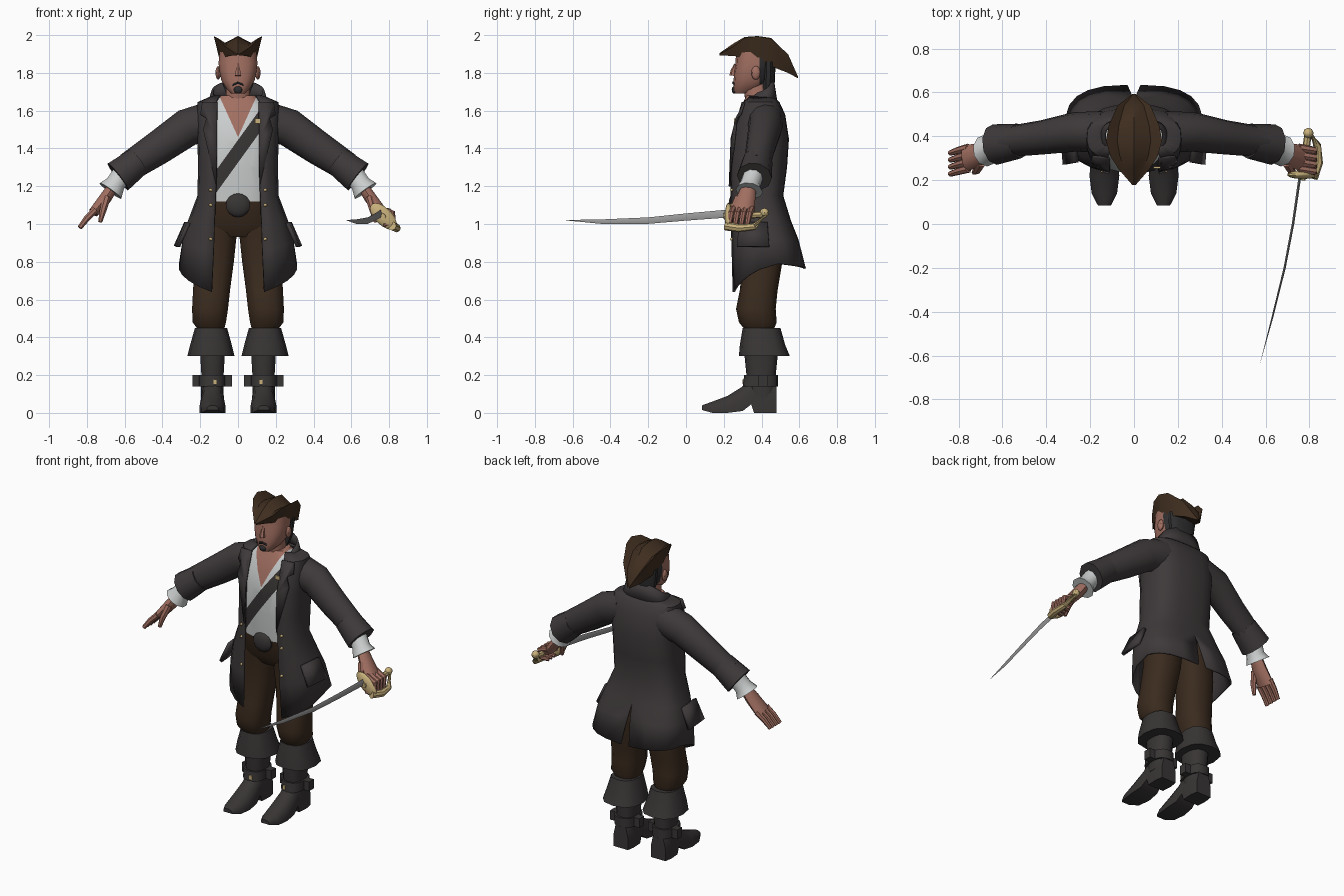
import bpy, bmesh, math
from mathutils import Vector, Matrix

if "Cube" in bpy.data.objects:
    bpy.data.objects.remove(bpy.data.objects["Cube"])

def material(name, rgb):
    m = bpy.data.materials.new(name)
    m.diffuse_color = (*rgb, 1)
    m.use_nodes = True
    m.node_tree.nodes["Principled BSDF"].inputs["Base Color"].default_value = m.diffuse_color
    return m

COAT = material("coat charcoal", (.048, .041, .042))
LEATHER = material("dark leather", (.04, .035, .035))
TROUSER = material("trouser brown", (.043, .024, .013))
HAT = material("hat brown", (.05, .027, .014))
SKIN = material("skin", (.36, .16, .12))
SHIRT = material("shirt white", (.6, .62, .62))
GOLD = material("brass", (.58, .44, .2))
STEEL = material("steel", (.33, .33, .33))
HAIR = material("hair black", (.028, .028, .03))

def finish(name, bm, mats, mirror=False, thick=0, recalc=True):
    if recalc:
        bmesh.ops.recalc_face_normals(bm, faces=bm.faces[:])
    me = bpy.data.meshes.new(name)
    bm.to_mesh(me)
    bm.free()
    for m in mats:
        me.materials.append(m)
    ob = bpy.data.objects.new(name, me)
    bpy.context.collection.objects.link(ob)
    if mirror:
        ob.modifiers.new("Mirror", 'MIRROR')
    if thick:
        ob.modifiers.new("Solidify", 'SOLIDIFY').thickness = thick
    return ob

def loft_bm(rings, closed=True, cap=True):
    bm = bmesh.new()
    vs = [[bm.verts.new(p) for p in r] for r in rings]
    n = len(rings[0])
    for a, b in zip(vs, vs[1:]):
        for j in range(n if closed else n - 1):
            k = (j + 1) % n
            bm.faces.new((a[j], a[k], b[k], b[j]))
    if cap:
        bm.faces.new(vs[0][::-1])
        bm.faces.new(vs[-1])
    return bm

def spow(v, p):
    return math.copysign(abs(v) ** p, v)

def ring(z, xc, w, yf, yb, n=14, p=.8):
    """Horizontal rounded ring from front yf to back yb."""
    yc, h = (yf + yb) / 2, (yb - yf) / 2
    return [Vector((xc + w * spow(math.sin(a), p), yc - h * spow(math.cos(a), p), z))
            for a in (2 * math.pi * i / n for i in range(n))]

def stack(name, levels, mat, mirror=False, n=14, p=.8):
    return finish(name, loft_bm([ring(*l, n=n, p=p) for l in levels]), [mat], mirror)

def tube(name, path, radii, mat, mirror=False, n=10, side=1):
    """Tube along a path; radii are (along y, across)."""
    pts = [Vector((p[0] * side, p[1], p[2])) for p in path]
    rings = []
    for i, p in enumerate(pts):
        t = (pts[min(i + 1, len(pts) - 1)] - pts[max(i - 1, 0)]).normalized()
        ref = Vector((0, 1, 0)) if abs(t.y) < .8 else Vector((0, 0, 1))
        u = (ref - t * ref.dot(t)).normalized()
        v = t.cross(u)
        a, b = radii[i] if isinstance(radii[i], tuple) else (radii[i], radii[i])
        rings.append([p + u * a * math.cos(q) + v * b * math.sin(q)
                      for q in (2 * math.pi * k / n for k in range(n))])
    return finish(name, loft_bm(rings), [mat], mirror)

def shell(name, levels, mat, cols=11, p=.7):
    """Open-fronted garment: half sheet from front edge to back centre, mirrored."""
    rows = []
    for zf, zs, zb, xf, yf, w, yb, xb in levels:
        a0 = math.asin((xf / w) ** (1 / p))
        a1 = math.pi - math.asin((xb / w) ** (1 / p))
        yc, h, row = (yf + yb) / 2, (yb - yf) / 2, []
        for i in range(cols):
            t = i / (cols - 1)
            a = a0 + (a1 - a0) * t
            z = zf + (zs - zf) * 2 * t if t < .5 else zs + (zb - zs) * (2 * t - 1)
            row.append((w * abs(math.sin(a)) ** p, yc - h * spow(math.cos(a), p), z))
        rows.append(row)
    return finish(name, loft_bm(rows, False, False), [mat], True, .012, recalc=False)

def ball(name, loc, scale, mat, mirror=False, rot=0, seg=14):
    bm = bmesh.new()
    bmesh.ops.create_uvsphere(bm, u_segments=seg, v_segments=8, radius=1, matrix=Matrix.Translation(loc)
                              @ Matrix.Rotation(rot, 4, 'Y') @ Matrix.Diagonal((*scale, 1)))
    return finish(name, bm, [mat], mirror)

def box(name, loc, size, mat, mirror=False):
    bm = bmesh.new()
    bmesh.ops.create_cube(bm, size=1, matrix=Matrix.Translation(loc) @ Matrix.Diagonal((*size, 1)))
    return finish(name, bm, [mat], mirror)

def plate(name, pts, mat, thick=.009):
    bm = bmesh.new()
    bm.faces.new([bm.verts.new(p) for p in pts])
    return finish(name, bm, [mat], True, thick)

# Legs and hips
stack("trouser_leg", [(.43, .14, .065, .32, .46), (.48, .152, .09, .28, .48), (.55, .148, .097, .265, .475),
                      (.65, .14, .1, .285, .485), (.8, .125, .105, .3, .51), (.95, .112, .108, .29, .515),
                      (1.05, .1, .1, .28, .51)], TROUSER, True)
stack("trouser_hips", [(.93, 0, .16, .31, .5), (1.0, 0, .19, .265, .51), (1.145, 0, .185, .25, .5)], TROUSER, p=.7)

# Boots
stack("boot_shaft", [(.08, .137, .06, .335, .475), (.2, .135, .06, .32, .475), (.3, .135, .066, .31, .485),
                     (.44, .138, .075, .305, .49)], LEATHER, True)
stack("boot_cuff", [(.3, .143, .125, .28, .55), (.36, .143, .11, .285, .525), (.45, .143, .085, .3, .5)],
      LEATHER, True, n=12)
foot = []
for y, w, zb, zt in [(.085, .03, .015, .04), (.14, .058, 0, .06), (.22, .068, 0, .09), (.3, .062, .01, .14),
                     (.345, .056, .045, .19), (.36, .056, 0, .2), (.43, .06, 0, .2), (.48, .052, 0, .17)]:
    foot.append([(.135 + w * x, y, zb + (zt - zb) * f) for x, f in
                 [(-1, 0), (1, 0), (1, .45), (.7, .85), (.25, 1), (-.25, 1), (-.7, .85), (-1, .45)]])
finish("boot_foot", loft_bm(foot), [LEATHER], True)
stack("boot_strap", [(.14, .137, .07, .3, .488), (.2, .137, .07, .308, .488)], LEATHER, True)
for x in (.052, .222):
    box("strap_tab", (x, .41, .17), (.04, .05, .06), LEATHER, True)
box("strap_buckle", (.12, .303, .165), (.02, .008, .025), GOLD, True)

# Torso: shirt with skin neckline and sash cut in along planes
levels = [(1.12, .18, .25, .5), (1.3, .18, .235, .51), (1.45, .18, .235, .51), (1.55, .175, .26, .5),
          (1.63, .15, .295, .47), (1.68, .09, .32, .45)]
bm = loft_bm([ring(z, 0, w, f, b, 24, .72) for z, w, f, b in levels])
sash_n, sash_c = Vector((-.81, 0, .585)).normalized(), Vector((0, 0, 1.385))
for co, no in [((0, 0, 1.46), (.22, 0, -.1)), ((0, 0, 1.46), (-.22, 0, -.1)),
               (sash_c + sash_n * .035, sash_n), (sash_c - sash_n * .035, sash_n)]:
    bmesh.ops.bisect_plane(bm, geom=bm.verts[:] + bm.edges[:] + bm.faces[:], plane_co=co, plane_no=no)
for f in bm.faces:
    c = f.calc_center_median()
    if abs(c.x) * .22 < (c.z - 1.46) * .1:
        f.material_index = 1
    elif abs((c - sash_c).dot(sash_n)) < .035 and c.y < .4:
        f.material_index = 2
finish("shirt_torso", bm, [SHIRT, SKIN, LEATHER])
box("sash_buckle", (.105, .258, 1.545), (.03, .008, .025), GOLD)
ball("belt_buckle", (0, .255, 1.1), (.066, .03, .064), LEATHER)

# Coat
shell("coat_body", [(.64, .79, .765, .14, .24, .315, .635, .03), (.86, .92, .92, .13, .235, .295, .595, .012),
                    (1.02, 1.02, 1.02, .125, .23, .265, .555, 0), (1.15, 1.15, 1.15, .12, .225, .215, .515, 0),
                    (1.3, 1.3, 1.3, .115, .222, .212, .535, 0), (1.45, 1.45, 1.45, .115, .23, .215, .545, 0),
                    (1.58, 1.58, 1.58, .12, .265, .22, .525, 0), (1.645, 1.645, 1.645, .12, .295, .215, .495, 0),
                    (1.68, 1.68, 1.68, .1, .33, .135, .46, 0)], COAT)
shell("coat_collar", [(1.61, 1.63, 1.64, .1, .3, .165, .485, 0), (1.66, 1.72, 1.77, .1, .33, .14, .465, 0)], COAT)
plate("coat_lapel", [(.115, .226, 1.2), (.185, .258, 1.5), (.168, .262, 1.56), (.2, .285, 1.58),
                     (.19, .305, 1.645), (.11, .295, 1.645), (.112, .236, 1.45)], COAT)
plate("pocket_flap", [(.27, .28, 1.01), (.285, .43, 1.01), (.34, .44, .885), (.325, .27, .885)], COAT, .02)
for z in (.92, 1.1, 1.18):
    ball("coat_button", (.145, .243, z), (.009, .009, .009), GOLD, True, seg=8)

# Sleeves, cuffs, frills
tube("sleeve", [(.14, .42, 1.545), (.27, .42, 1.51), (.42, .395, 1.405), (.58, .375, 1.3)],
     [(.095, .105), (.09, .1), (.078, .09), (.07, .078)], COAT, True, 12)
tube("sleeve_cuff", [(.525, .378, 1.335), (.635, .362, 1.25)], [.08, .093], COAT, True)
tube("shirt_frill", [(.61, .36, 1.27), (.65, .34, 1.21), (.675, .335, 1.175)], [.055, .055, .073], SHIRT, True)

# Hands: relaxed on -x, gripping on +x
tube("palm", [(.65, .338, 1.215), (.70, .318, 1.14), (.765, .3, 1.06)], [(.036, .03), (.05, .034), (.062, .028)], SKIN, True)
for side, path in ((-1, [(.755, 1.075), (.8, 1.03), (.838, .98)]),
                   (1, [(.75, 1.08), (.82, 1.055), (.825, 1.0), (.77, .995)])):
    for o in (-.048, -.016, .016, .048):
        tube("finger", [(x, .3 + o - .012 * i, z) for i, (x, z) in enumerate(path)],
             [.019, .017, .013, .012][:len(path)], SKIN, side=side, n=7)
tube("thumb", [(.695, .28, 1.14), (.715, .245, 1.07), (.73, .235, 1.01)], [.022, .018, .011], SKIN, True, 7)

# Sword
tube("sword_grip", [(.765, .2, 1.04), (.795, .42, 1.05)], [.017, .017], GOLD, n=8)
ball("sword_pommel", (.795, .415, 1.06), (.024, .024, .024), GOLD, seg=8)
ball("sword_guard", (.77, .225, 1.04), (.092, .02, .045), GOLD, rot=math.radians(45))
tube("sword_knuckle_bow", [(.815, .21, .99), (.84, .28, .978), (.835, .36, .985), (.8, .42, 1.05)],
     [.024, .022, .018, .012], GOLD, n=8)
blade = []
for x, y, z, h in [(.757, .22, 1.055, .021), (.725, 0, 1.037, .019), (.687, -.2, 1.018, .017),
                   (.63, -.43, 1.012, .013), (.575, -.635, 1.02, .001)]:
    blade.append([(x, y, z + h), (x + h * .3, y, z), (x, y, z - h), (x - h * .3, y, z)])
finish("sword_blade", loft_bm(blade), [STEEL])

# Head with hair at the back
bm = loft_bm([ring(*l) for l in [(1.69, 0, .035, .258, .34), (1.715, 0, .062, .25, .4), (1.76, 0, .09, .252, .445),
                                 (1.81, 0, .1, .255, .455), (1.85, 0, .105, .262, .462), (1.91, 0, .1, .265, .462)]])
bmesh.ops.bisect_plane(bm, geom=bm.verts[:] + bm.edges[:] + bm.faces[:], plane_co=(0, .39, 0), plane_no=(0, 1, 0))
for f in bm.faces:
    f.material_index = int(f.calc_center_median().y > .39)
finish("head", bm, [SKIN, HAIR])
stack("neck", [(1.6, 0, .085, .32, .46), (1.68, 0, .065, .31, .44), (1.75, 0, .065, .3, .44)], SKIN)
stack("hair_back", [(1.68, 0, .06, .4, .455), (1.75, 0, .085, .4, .47), (1.86, 0, .1, .4, .475)], HAIR)
tube("nose", [(0, .264, 1.845), (0, .25, 1.81), (0, .248, 1.785)], [.01, .014, .018], SKIN, n=6)
ball("ear", (.105, .37, 1.8), (.014, .024, .036), SKIN, True, seg=8)
tube("moustache", [(0, .25, 1.748), (.022, .256, 1.74), (.034, .264, 1.725)], [.007, .007, .003], HAIR, True, 6)
ball("goatee", (0, .256, 1.71), (.024, .014, .02), HAIR, seg=8)

# Hat: sections swept front to back, with upturned side brims
hat = []
for y, w, zt, zl, zb in [(.178, .008, 1.905, 1.9, 1.892), (.25, .07, 1.955, 1.94, 1.89), (.31, .108, 1.99, 1.985, 1.88),
                         (.38, .128, 1.995, 1.995, 1.862), (.45, .115, 1.985, 1.98, 1.835),
                         (.54, .075, 1.895, 1.9, 1.8), (.592, .008, 1.782, 1.782, 1.772)]:
    dip = (zt - zb) * .3
    hat.append([(0, y, zt), (w * .6, y, zt - dip), (w, y, zl), (w * .75, y, zb), (0, y, zb + .01),
                (-w * .75, y, zb), (-w, y, zl), (-w * .6, y, zt - dip)])
finish("hat", loft_bm(hat), [HAT])

# Smooth shading with sharp edges kept
for ob in bpy.context.scene.objects:
    ob.select_set(True)
    bpy.context.view_layer.objects.active = ob
bpy.ops.object.shade_smooth_by_angle(angle=math.radians(40))
